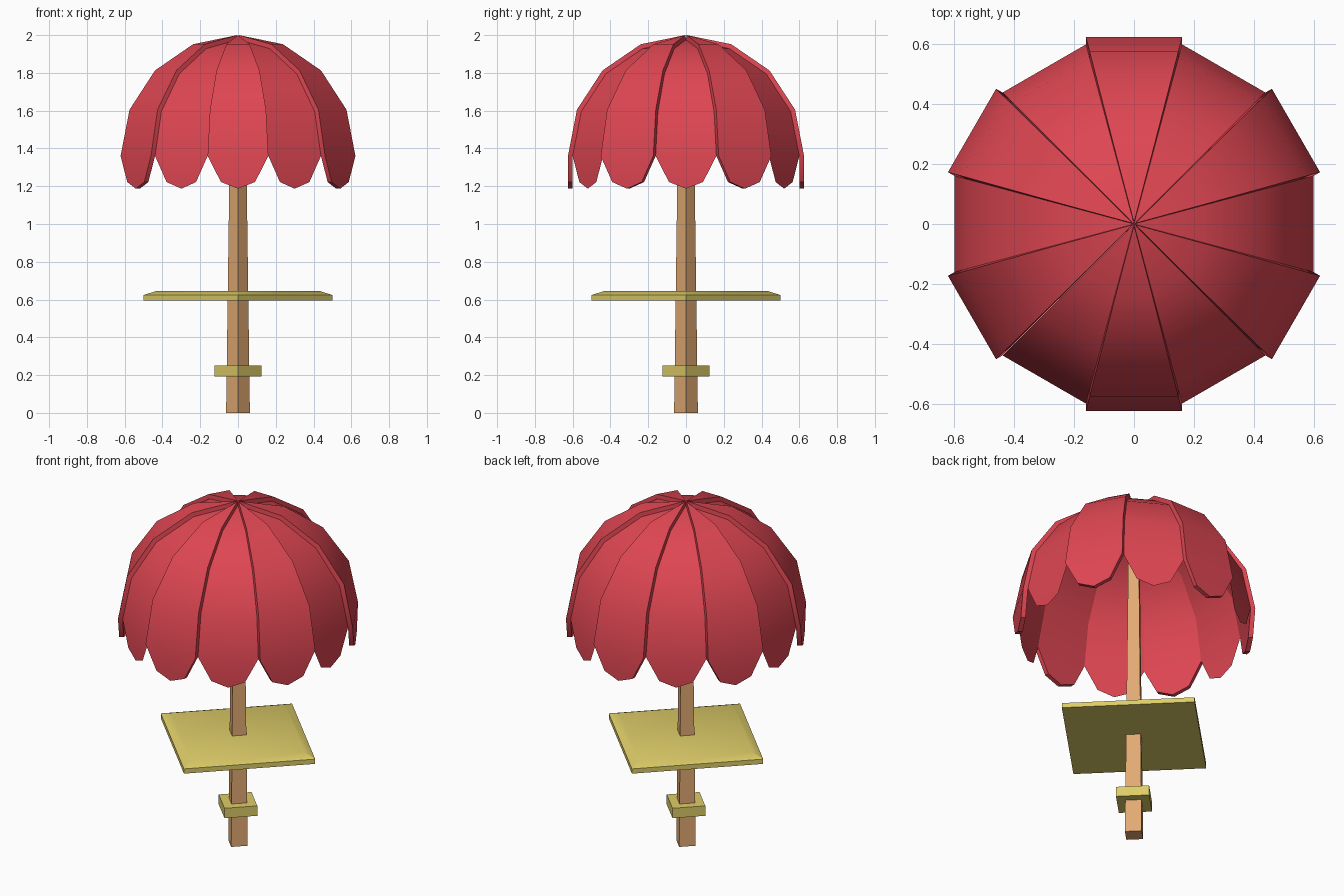
import bpy, bmesh, math
from mathutils import Matrix

if "Cube" in bpy.data.objects:
    bpy.data.objects.remove(bpy.data.objects["Cube"])


def material(name, rgb):
    m = bpy.data.materials.new(name)
    m.diffuse_color = (*rgb, 1)
    m.use_nodes = True
    m.node_tree.nodes["Principled BSDF"].inputs["Base Color"].default_value = m.diffuse_color
    return m


RED = material("red cloth", (0.73, 0.061, 0.084))
WOOD = material("tan wood", (0.76, 0.40, 0.17))
YELLOW = material("yellow wood", (0.73, 0.61, 0.14))


def finish(bm, name, mat, smooth=True):
    me = bpy.data.meshes.new(name)
    bm.to_mesh(me)
    bm.free()
    me.materials.append(mat)
    ob = bpy.data.objects.new(name, me)
    bpy.context.collection.objects.link(ob)
    if smooth:
        bpy.ops.object.select_all(action='DESELECT')
        bpy.context.view_layer.objects.active = ob
        ob.select_set(True)
        bpy.ops.object.shade_smooth_by_angle(angle=math.radians(30))
    return ob


def square_stack(name, levels, mat):
    """Square section with corners on the axes, lofted through (half diagonal, z)."""
    bm = bmesh.new()
    rings = [[bm.verts.new((r, 0, z)), bm.verts.new((0, r, z)),
              bm.verts.new((-r, 0, z)), bm.verts.new((0, -r, z))]
             for r, z in levels]
    for a, b in zip(rings, rings[1:]):
        for i in range(4):
            j = (i + 1) % 4
            bm.faces.new((a[i], a[j], b[j], b[i]))
    bm.faces.new(rings[0][::-1])
    bm.faces.new(rings[-1])
    return finish(bm, name, mat)


# Pole, table and foot block
square_stack("pole", [(0.063, 0), (0.036, 1.96)], WOOD)
square_stack("table_top", [(0.5, 0.596), (0.5, 0.624), (0.43, 0.646)], YELLOW)
square_stack("foot_block", [(0.125, 0.192), (0.125, 0.25)], YELLOW)

# Canopy: twelve gores, every second one thickened outward
RADIUS, HEIGHT, RIM, THICK = 0.6, 0.6155, 1.36, 0.025
HALF = math.tan(math.radians(15))


def gore_sheet(bm, offset):
    """One flat-sided gore facing +x; returns its faces' outline loop."""
    def point(r, z, y, n):
        return bm.verts.new((r + n[0] * offset, y, z + n[1] * offset))

    left, right = [], []
    apex = point(0, RIM + HEIGHT, 0, (math.sin(math.radians(11.5)), math.cos(math.radians(11.5))))
    for deg in (67.5, 45, 22.5, 0):
        a = math.radians(deg)
        r, z = RADIUS * math.cos(a), RIM + HEIGHT * math.sin(a)
        n = (math.cos(a), math.sin(a))
        left.append(point(r, z, -r * HALF, n))
        right.append(point(r, z, r * HALF, n))
    tip = [point(RADIUS, z, y, (1, 0))
           for y, z in ((-0.09, 1.222), (0, 1.187), (0.09, 1.222))]
    bm.faces.new((apex, left[0], right[0]))
    for i in range(3):
        bm.faces.new((left[i], left[i + 1], right[i + 1], right[i]))
    bm.faces.new([left[3]] + tip + [right[3]])
    return [apex] + left + tip + right[::-1]


for k in range(12):
    bm = bmesh.new()
    inner = gore_sheet(bm, 0)
    if k % 2:
        outer = gore_sheet(bm, THICK)
        for i in range(len(inner)):
            j = (i + 1) % len(inner)
            bm.faces.new((inner[i], inner[j], outer[j], outer[i]))
        bmesh.ops.recalc_face_normals(bm, faces=bm.faces)
    bmesh.ops.rotate(bm, verts=bm.verts, matrix=Matrix.Rotation(math.radians(30 * k), 3, 'Z'))
    finish(bm, f"canopy_panel_{k + 1}", RED)
